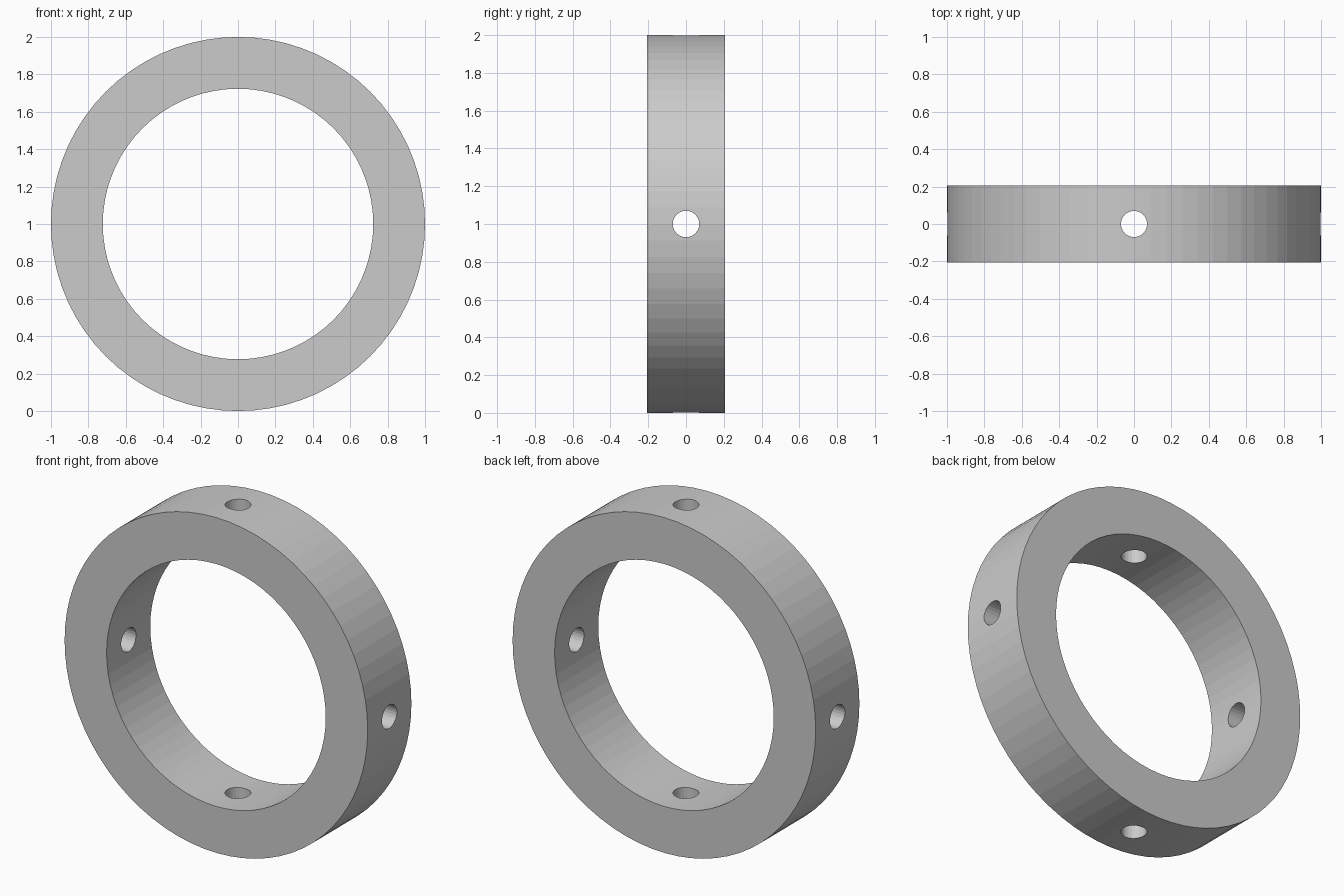
import bpy, bmesh, math

if "Cube" in bpy.data.objects:
    bpy.data.objects.remove(bpy.data.objects["Cube"])

R_OUT, R_IN, HALF, R_HOLE, SEG = 1.0, 0.723, 0.206, 0.07, 72

# Ring: rectangular section swept round the y axis
bm = bmesh.new()
loops = []
for i in range(SEG):
    a = 2 * math.pi * i / SEG
    loops.append([bm.verts.new((r * math.cos(a), y, 1 + r * math.sin(a)))
                  for r, y in ((R_OUT, -HALF), (R_OUT, HALF), (R_IN, HALF), (R_IN, -HALF))])
for i in range(SEG):
    p, q = loops[i], loops[(i + 1) % SEG]
    for k in range(4):
        n = (k + 1) % 4
        bm.faces.new((p[k], p[n], q[n], q[k]))
bmesh.ops.recalc_face_normals(bm, faces=bm.faces)
mesh = bpy.data.meshes.new("ring")
bm.to_mesh(mesh)
bm.free()
ring = bpy.data.objects.new("ring", mesh)
bpy.context.collection.objects.link(ring)

# Radial through holes at the four quarter points
cutters = []
for name, rot in (("vertical_drill", (0, 0, 0)), ("side_drill", (0, math.pi / 2, 0))):
    bpy.ops.mesh.primitive_cylinder_add(vertices=24, radius=R_HOLE, depth=2.4,
                                        location=(0, 0, 1), rotation=rot)
    drill = bpy.context.object
    drill.name = name
    drill.hide_render = True
    cutters.append(drill)
    mod = ring.modifiers.new(name, 'BOOLEAN')
    mod.operation = 'DIFFERENCE'
    mod.solver = 'EXACT'
    mod.object = drill

bpy.context.view_layer.objects.active = ring
for mod in list(ring.modifiers):
    bpy.ops.object.modifier_apply(modifier=mod.name)
for drill in cutters:
    bpy.data.objects.remove(drill)
